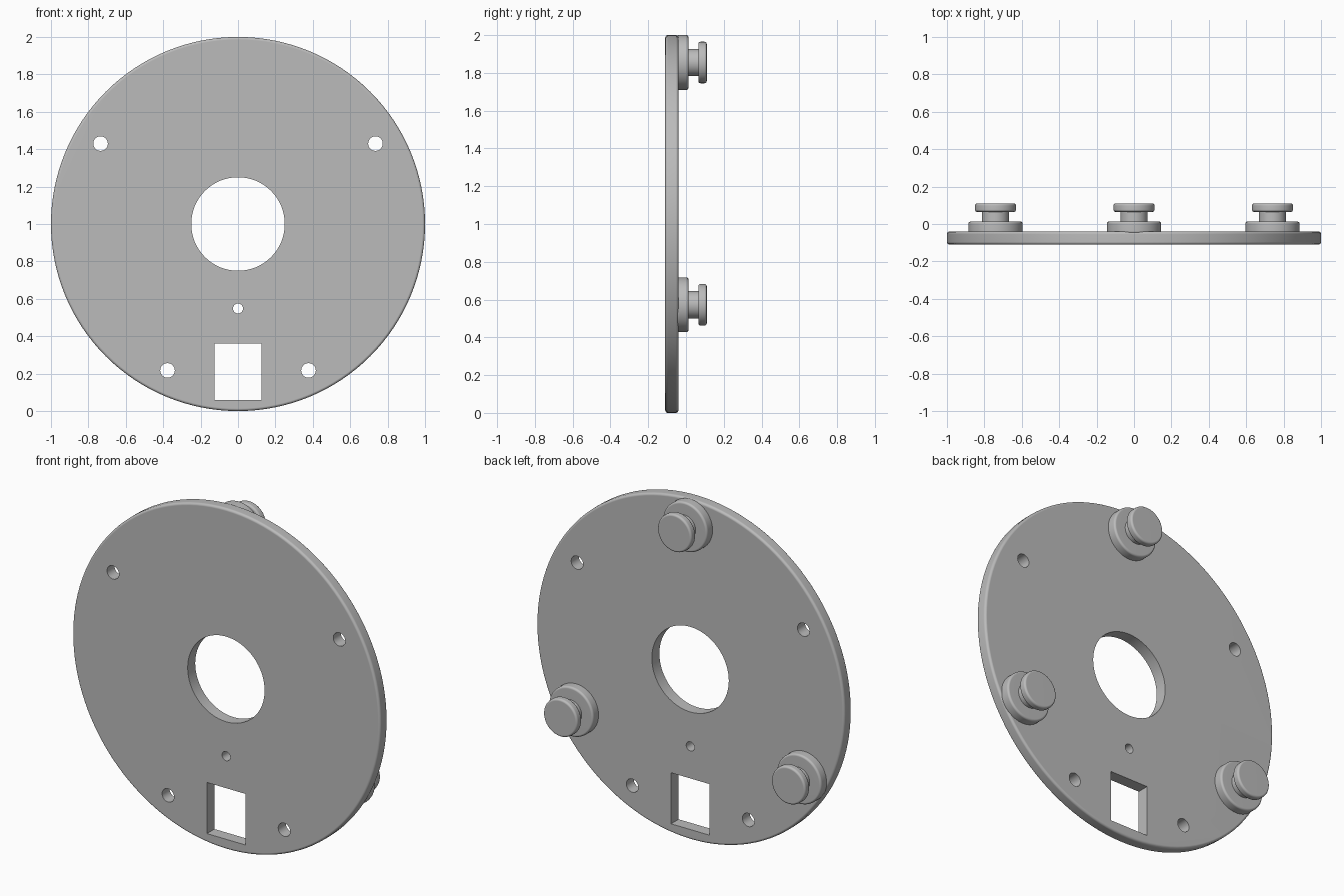
import bpy, bmesh, math
from mathutils import Matrix

if "Cube" in bpy.data.objects:
    bpy.data.objects.remove(bpy.data.objects["Cube"])

grey = bpy.data.materials.new("plain grey")
grey.use_nodes = True
GREY = (0.5, 0.5, 0.5, 1)
grey.diffuse_color = GREY
grey.node_tree.nodes["Principled BSDF"].inputs["Base Color"].default_value = GREY

FRONT, BACK = -0.11, -0.04      # plate faces along y
MID = 1.0                       # height of the plate centre


def new_object(name, bm):
    bmesh.ops.recalc_face_normals(bm, faces=bm.faces)
    mesh = bpy.data.meshes.new(name)
    bm.to_mesh(mesh)
    bm.free()
    mesh.materials.append(grey)
    obj = bpy.data.objects.new(name, mesh)
    bpy.context.collection.objects.link(obj)
    return obj


def rounded_disc(r, y0, y1, fillet, steps=4):
    """Radius/depth profile of a disc with rounded rims."""
    pts = []
    for yc, start in ((y0 + fillet, -90), (y1 - fillet, 0)):
        for i in range(steps + 1):
            a = math.radians(start + 90 * i / steps)
            pts.append((r - fillet + fillet * math.cos(a), yc + fillet * math.sin(a)))
    return pts


def lathe(name, profile, x, z, segments):
    """Turn a profile about the y axis and cap both ends."""
    bm = bmesh.new()
    rings = []
    for r, y in profile:
        angles = [math.tau * k / segments for k in range(segments)]
        rings.append([bm.verts.new((x + r * math.cos(a), y, z + r * math.sin(a))) for a in angles])
    for a, b in zip(rings, rings[1:]):
        for k in range(segments):
            n = (k + 1) % segments
            bm.faces.new((a[k], a[n], b[n], b[k]))
    bm.faces.new(rings[0])
    bm.faces.new(rings[-1])
    return new_object(name, bm)


def activate(obj):
    bpy.ops.object.select_all(action='DESELECT')
    obj.select_set(True)
    bpy.context.view_layer.objects.active = obj


def finish(obj):
    activate(obj)
    bpy.ops.object.shade_smooth_by_angle(angle=math.radians(35))
    mod = obj.modifiers.new("flat face normals", 'WEIGHTED_NORMAL')
    mod.keep_sharp = True


# Round backing plate
plate = lathe("round_plate", rounded_disc(1.0, FRONT, BACK, 0.014), 0, MID, 128)

# Cutters: centre opening, pin hole, four screw holes, square window
holes = [(0, MID, 0.25, 64), (0, 0.548, 0.027, 24)]
for side in (-1, 1):
    holes += [(side * 0.735, 1.43, 0.039, 32), (side * 0.377, 0.217, 0.039, 32)]
cutters = [lathe("hole_cutter", [(r, -0.3), (r, 0.2)], x, z, n) for x, z, r, n in holes]

bm = bmesh.new()
bmesh.ops.create_cube(bm, size=1, matrix=Matrix.Translation((0, 0, 0.21))
                      @ Matrix.Diagonal((0.25, 0.6, 0.3, 1)))
cutters.append(new_object("window_cutter", bm))

activate(plate)
for cutter in cutters:
    cutter.hide_render = True
    mod = plate.modifiers.new("cut", 'BOOLEAN')
    mod.operation = 'DIFFERENCE'
    mod.solver = 'EXACT'
    mod.object = cutter
    bpy.ops.object.modifier_apply(modifier=mod.name)
    bpy.data.objects.remove(cutter)
finish(plate)

# Three mushroom-shaped mounting knobs on the back
flange = rounded_disc(0.145, BACK - 0.01, 0.013, 0.012)
cap = rounded_disc(0.11, 0.065, 0.11, 0.012)
knob = flange + [(0.072, 0.013), (0.072, 0.065)] + cap
for name, angle in (("top_knob", 90), ("right_knob", 210), ("left_knob", 330)):
    a = math.radians(angle)
    finish(lathe(name, knob, 0.855 * math.cos(a), MID + 0.855 * math.sin(a), 64))
